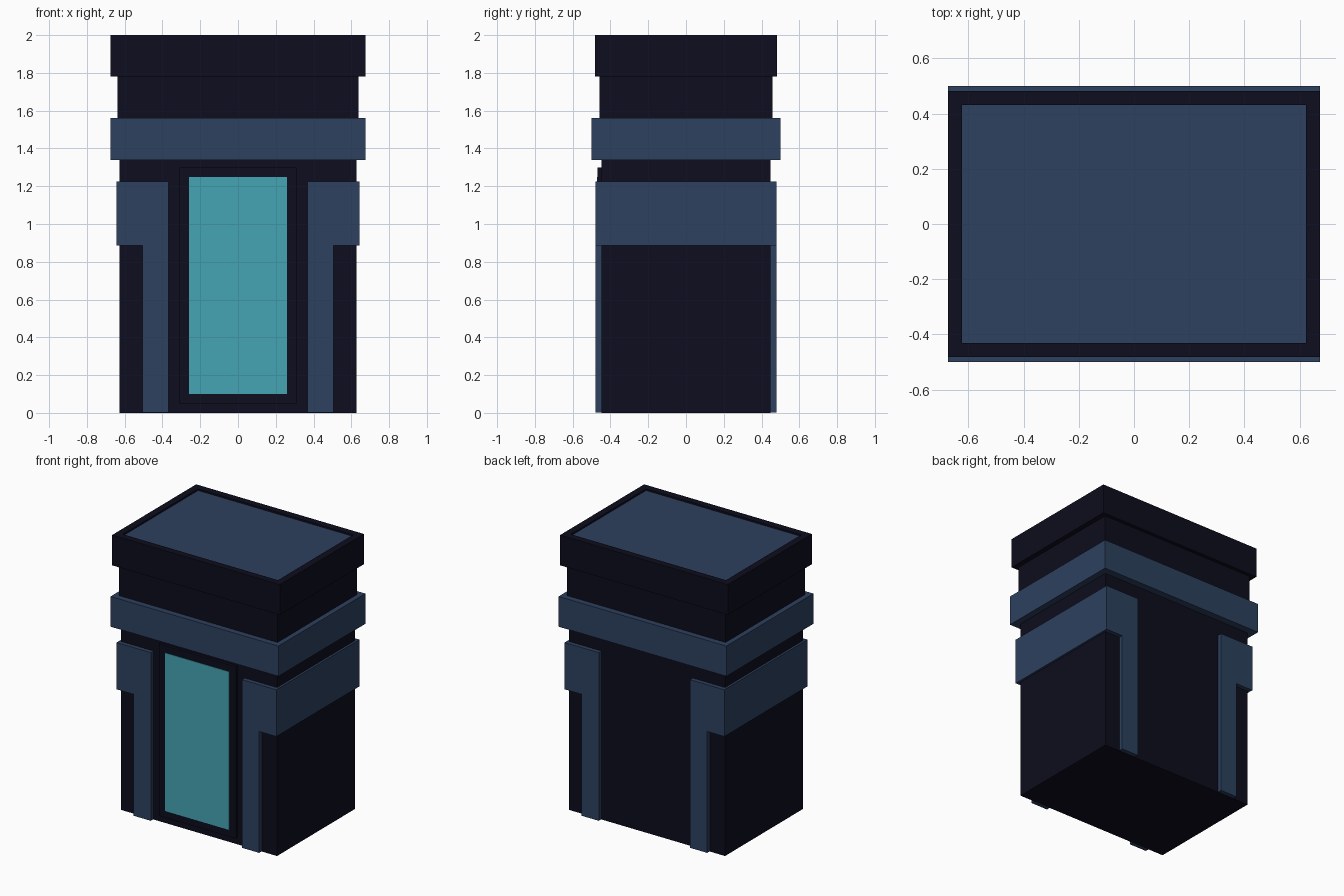
import bpy
import bmesh
from mathutils import Vector

cube = bpy.data.objects.get("Cube")
if cube:
    bpy.data.objects.remove(cube, do_unlink=True)


def make_material(name, rgb):
    mat = bpy.data.materials.new(name)
    mat.use_nodes = True
    color = (*rgb, 1.0)
    mat.diffuse_color = color
    bsdf = mat.node_tree.nodes["Principled BSDF"]
    bsdf.inputs["Base Color"].default_value = color
    bsdf.inputs["Roughness"].default_value = 0.8
    return mat


navy = make_material("dark navy", (0.004, 0.004, 0.013))
blue = make_material("slate blue", (0.026, 0.052, 0.112))
teal = make_material("teal", (0.062, 0.376, 0.462))


def add_object(name, bm, *mats):
    bmesh.ops.recalc_face_normals(bm, faces=bm.faces[:])
    mesh = bpy.data.meshes.new(name)
    bm.to_mesh(mesh)
    bm.free()
    for mat in mats:
        mesh.materials.append(mat)
    obj = bpy.data.objects.new(name, mesh)
    bpy.context.collection.objects.link(obj)
    return obj


def box_mesh(x, y, z):
    """Box spanning the given (low, high) ranges."""
    bm = bmesh.new()
    bmesh.ops.create_cube(bm, size=1)
    low, high = (Vector(corner) for corner in zip(x, y, z))
    for v in bm.verts:
        v.co = (low + high) / 2 + v.co * (high - low)
    return bm


def centred_box(name, half_x, half_y, z, mat):
    bm = box_mesh((-half_x, half_x), (-half_y, half_y), z)
    return add_object(name, bm, mat)


# Stacked tower sections
centred_box("body", 0.627, 0.447, (0, 1.34), navy)
centred_box("band", 0.675, 0.5, (1.34, 1.56), blue)
centred_box("neck", 0.638, 0.457, (1.56, 1.78), navy)

# Cap with a shallow recessed roof panel
bm = box_mesh((-0.675, 0.675), (-0.483, 0.483), (1.78, 2))
bm.normal_update()
roof = max(bm.faces, key=lambda f: f.calc_center_median().z)
bmesh.ops.inset_region(bm, faces=[roof], thickness=0.072)
roof = bmesh.ops.extrude_discrete_faces(bm, faces=[roof])["faces"][0]
bmesh.ops.translate(bm, verts=roof.verts[:], vec=(0, 0, -0.012))
roof.material_index = 1
add_object("cap", bm, navy, blue)

# Stepped brackets wrapping each side, with legs front and back
outline = [(0.367, 0.002), (0.505, 0.002), (0.505, 0.885),
           (0.643, 0.885), (0.643, 1.225), (0.367, 1.225)]
for side, sign in (("left", 1), ("right", -1)):
    bm = bmesh.new()
    face = bm.faces.new([bm.verts.new((sign * x, -0.478, z)) for x, z in outline])
    new = bmesh.ops.extrude_face_region(bm, geom=[face])["geom"]
    verts = [g for g in new if isinstance(g, bmesh.types.BMVert)]
    bmesh.ops.translate(bm, verts=verts, vec=(0, 0.956, 0))
    add_object(side + "_bracket", bm, blue)

# Door and its frame on the front
add_object("door_frame", box_mesh((-0.31, 0.31), (-0.468, -0.44), (0.05, 1.3)), navy)
add_object("door", box_mesh((-0.259, 0.259), (-0.471, -0.464), (0.1, 1.25)), teal)
